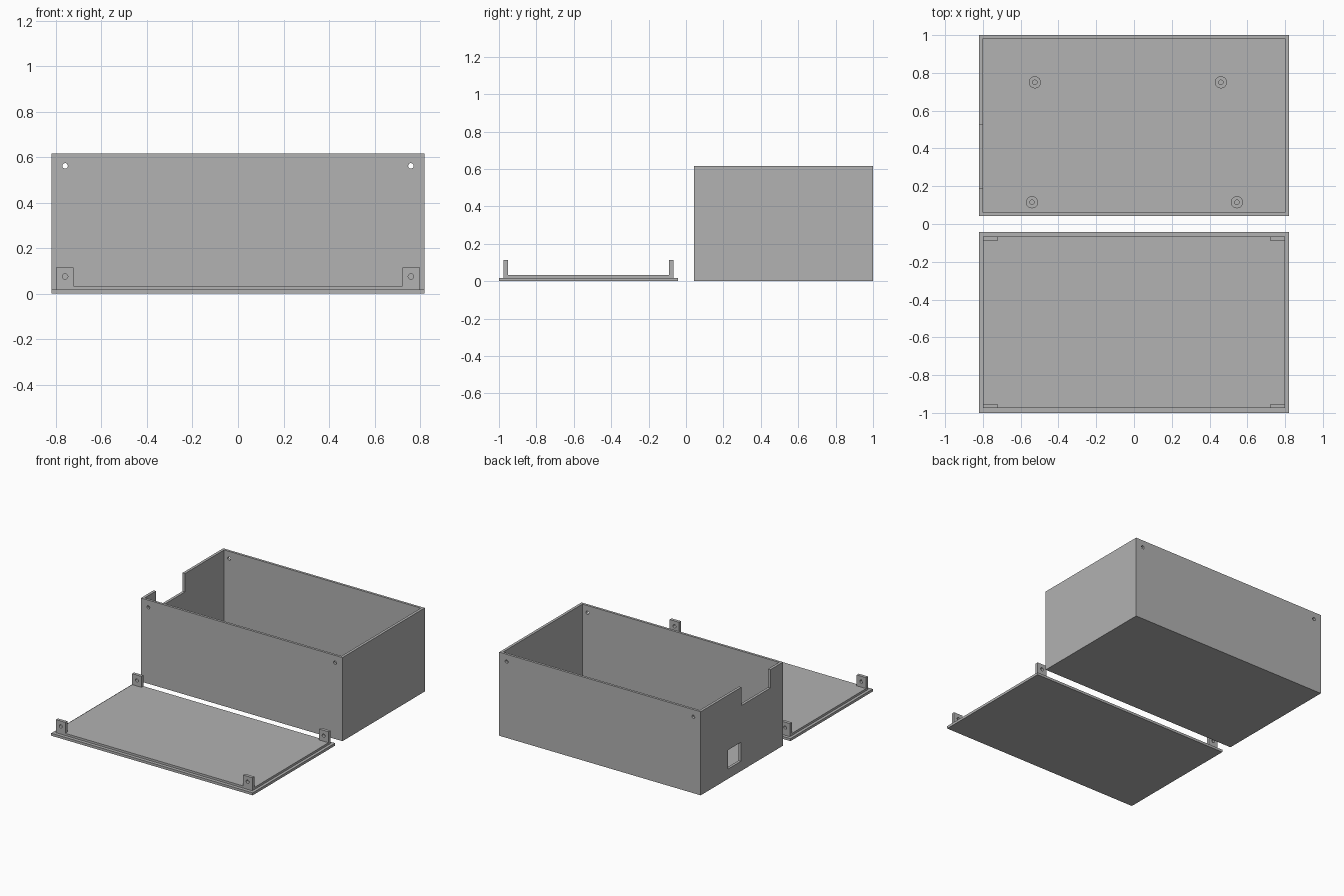
import bpy
import math

if "Cube" in bpy.data.objects:
    bpy.data.objects.remove(bpy.data.objects["Cube"])

grey = bpy.data.materials.new("plain grey")
grey.diffuse_color = (0.445, 0.445, 0.445, 1)
grey.use_nodes = True
grey.node_tree.nodes["Principled BSDF"].inputs["Base Color"].default_value = grey.diffuse_color


def box(name, x0, x1, y0, y1, z0, z1):
    bpy.ops.mesh.primitive_cube_add(
        size=1, location=((x0 + x1) / 2, (y0 + y1) / 2, (z0 + z1) / 2))
    o = bpy.context.object
    o.name = name
    o.scale = (x1 - x0, y1 - y0, z1 - z0)
    bpy.ops.object.transform_apply(location=True, rotation=True, scale=True)
    o.data.materials.append(grey)
    return o


def rod(name, x, y, z, radius, length, along_y=False):
    bpy.ops.mesh.primitive_cylinder_add(
        vertices=24, radius=radius, depth=length, location=(x, y, z),
        rotation=(math.pi / 2 if along_y else 0, 0, 0))
    o = bpy.context.object
    o.name = name
    bpy.ops.object.transform_apply(location=True, rotation=True, scale=True)
    o.data.materials.append(grey)
    return o


def cut(target, cutter):
    m = target.modifiers.new("cut", 'BOOLEAN')
    m.operation = 'DIFFERENCE'
    m.solver = 'EXACT'
    m.object = cutter
    bpy.context.view_layer.objects.active = target
    bpy.ops.object.modifier_apply(modifier=m.name)
    bpy.data.objects.remove(cutter, do_unlink=True)


def smooth(o):
    bpy.ops.object.select_all(action='DESELECT')
    o.select_set(True)
    bpy.context.view_layer.objects.active = o
    bpy.ops.object.shade_smooth_by_angle(angle=math.radians(30))


W, H, GAP = 0.82, 0.615, 0.043     # half width, case height, half gap
HOLE_X, HOLE_R = 0.76, 0.012

# open case with hollow interior
case = box("case", -W, W, GAP, 1, 0, H)
cut(case, box("hollow", -W + 0.02, W - 0.02, GAP + 0.018, 1 - 0.018, 0.02, H + 0.1))
# cable notch at the rim and socket window in the left wall
cut(case, box("notch", -W - 0.1, -W + 0.1, 0.19, 0.527, H - 0.135, H + 0.1))
cut(case, box("window", -W - 0.1, -W + 0.1, 0.533, 0.685, 0.072, 0.212))
# screw holes through front and back walls
for x in (-HOLE_X, HOLE_X):
    cut(case, rod("screw_hole", x, 0.52, 0.5615, HOLE_R, 1.4, True))
smooth(case)

# hollow standoffs on the case floor
for x, y in ((-0.525, 0.75), (0.46, 0.75), (-0.54, 0.115), (0.545, 0.115)):
    post = rod("standoff", x, y, 0.0425, 0.032, 0.055)
    cut(post, rod("bore", x, y, 0.07, HOLE_R, 0.1))
    smooth(post)

# lid plate and raised lip
box("lid_plate", -W, W, -1, -GAP, 0, 0.0185)
box("lid_lip", -0.799, 0.799, -0.975, -0.067, 0.0185, 0.034)

# screw tabs on the lid corners
for s in (-1, 1):
    xs = sorted((s * 0.723, s * 0.799))
    for y0, y1 in ((-0.975, -0.952), (-0.09, -0.067)):
        tab = box("lid_tab", *xs, y0, y1, 0.034, 0.1145)
        cut(tab, rod("tab_hole", s * HOLE_X, (y0 + y1) / 2, 0.075, HOLE_R, 0.1, True))
        smooth(tab)
